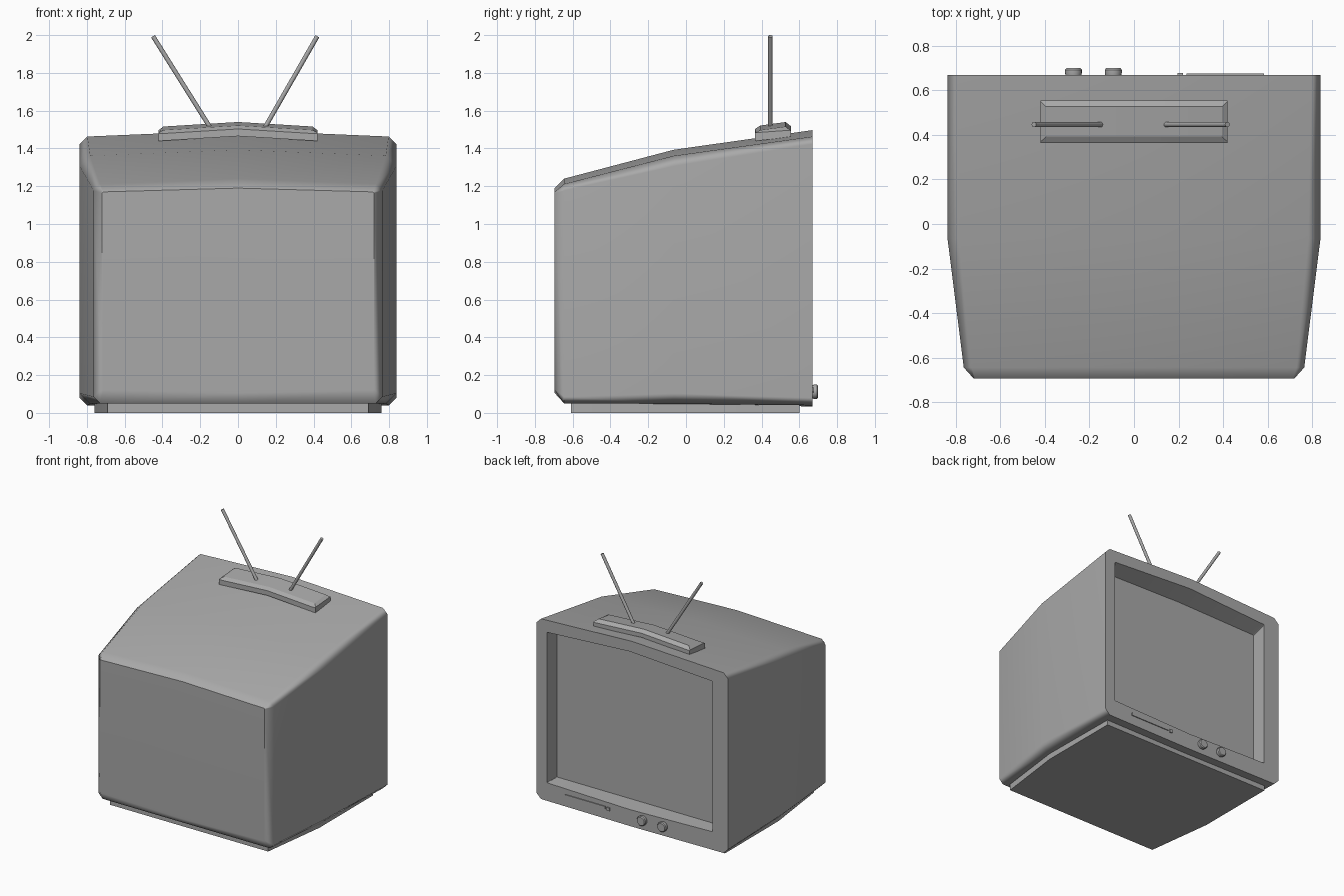
import bpy, bmesh, math
from mathutils import Vector

cube = bpy.data.objects.get("Cube")
if cube:
    bpy.data.objects.remove(cube, do_unlink=True)

GREY = (0.4, 0.4, 0.4, 1)
grey = bpy.data.materials.new("grey plastic")
grey.use_nodes = True
grey.diffuse_color = GREY
grey.node_tree.nodes["Principled BSDF"].inputs["Base Color"].default_value = GREY


def finish(name, bm, angle):
    """Turn a bmesh into a named, shaded object."""
    bmesh.ops.recalc_face_normals(bm, faces=bm.faces)
    mesh = bpy.data.meshes.new(name)
    bm.to_mesh(mesh)
    bm.free()
    mesh.materials.append(grey)
    obj = bpy.data.objects.new(name, mesh)
    bpy.context.collection.objects.link(obj)
    bpy.ops.object.select_all(action='DESELECT')
    obj.select_set(True)
    bpy.context.view_layer.objects.active = obj
    bpy.ops.object.shade_smooth_by_angle(angle=math.radians(angle))
    return obj


def loft(name, rings, angle=20):
    """Skin equal-length rings of points and cap both ends."""
    bm = bmesh.new()
    loops = [[bm.verts.new(p) for p in ring] for ring in rings]
    n = len(loops[0])
    for a, b in zip(loops, loops[1:]):
        for i in range(n):
            j = (i + 1) % n
            bm.faces.new((a[i], a[j], b[j], b[i]))
    bm.faces.new(loops[0])
    bm.faces.new(loops[-1])
    return finish(name, bm, angle)


def section(y, w, top, bottom, cut, arch, sag=0.0, cx=0.0):
    """Chamfered rectangle across the case, peaked at mid top and mid bottom."""
    c = w - cut
    pts = [(-c, top), (0, top + arch), (c, top), (w, top - cut), (w, bottom + cut),
           (c, bottom), (0, bottom - sag), (-c, bottom), (-w, bottom + cut), (-w, top - cut)]
    return [(x + cx, y, z) for x, z in pts]


def box(name, x0, x1, y0, y1, z0, z1):
    loft(name, [[(x0, y, z0), (x1, y, z0), (x1, y, z1), (x0, y, z1)]
                for y in (y0, y1)])


def rod(name, start, end, stations, sides=12):
    """Turned part: (fraction along the axis, radius) stations."""
    a, b = Vector(start), Vector(end)
    turn = (b - a).to_track_quat('Z', 'Y')
    rings = []
    for t, r in stations:
        rings.append([a.lerp(b, t) + turn @ Vector((r * math.cos(k), r * math.sin(k), 0))
                      for k in (2 * math.pi * i / sides for i in range(sides))])
    loft(name, rings, 35)


# Case, lofted from the blank face to the recessed screen
case = loft("case_and_screen", [
    section(-0.695, 0.72, 1.17, 0.12, 0.006, 0.02, 0.015),
    section(-0.645, 0.765, 1.212, 0.05, 0.035, 0.028),
    section(-0.065, 0.838, 1.361, 0.048, 0.055, 0.032),
    section(0.67, 0.838, 1.463, 0.04, 0.04, 0.034, 0.006),
    section(0.67, 0.723, 1.37, 0.182, 0.004, 0.042, 0.018, 0.022),
    section(0.545, 0.723, 1.335, 0.18, 0.004, 0.014, 0, 0.022),
], 46)
# Keep the broad panels flat while the chamfers shade softly
weighted = case.modifiers.new("flat_panels", 'WEIGHTED_NORMAL')
weighted.keep_sharp = True

# Plinth that follows the tapered plan of the case
plan = [(0.69, -0.61), (0.76, -0.07), (0.76, 0.6)]
outline = plan + [(-x, y) for x, y in reversed(plan)]
loft("plinth", [[(x, y, z) for x, y in outline] for z in (0, 0.05)])

# Controls below the screen
for name, x in (("left_knob", -0.093), ("right_knob", -0.272)):
    rod(name, (x, 0.665, 0.112), (x, 0.7, 0.112),
        [(0, 0.035), (0.4, 0.038), (0.8, 0.038), (1, 0.032)], 16)
box("control_flap", 0.235, 0.585, 0.665, 0.677, 0.114, 0.134)
box("power_button", 0.195, 0.22, 0.665, 0.678, 0.106, 0.132)

# Peaked aerial base: straight lower walls, chamfered all round the top
FRONT, BACK = 0.365, 0.555
rings = []
for x in (-0.42, -0.395, 0, 0.395, 0.42):
    drop = 0.024 * abs(x) / 0.395
    if abs(x) > 0.4:
        front_wall, back_wall = 1.487 - drop / 4, 1.5 - drop / 4
        front_top, back_top, inset = front_wall + 0.003, back_wall + 0.003, 0.004
    else:
        front_wall, back_wall = 1.503 - drop, 1.518 - drop
        front_top, back_top, inset = 1.521 - drop, 1.54 - drop, 0.028
    rings.append([(x, y, z) for y, z in (
        (FRONT, 1.465 - drop), (FRONT, front_wall), (FRONT + inset, front_top),
        (BACK - inset, back_top), (BACK, back_wall), (BACK, 1.485 - drop))])
loft("aerial_base", rings)

# Two spread aerial rods
for name, foot, tip in (("left_aerial", 0.145, 0.42), ("right_aerial", -0.15, -0.45)):
    rod(name, (foot, 0.447, 1.515), (tip, 0.447, 1.994), [(0, 0.012), (1, 0.012)])
